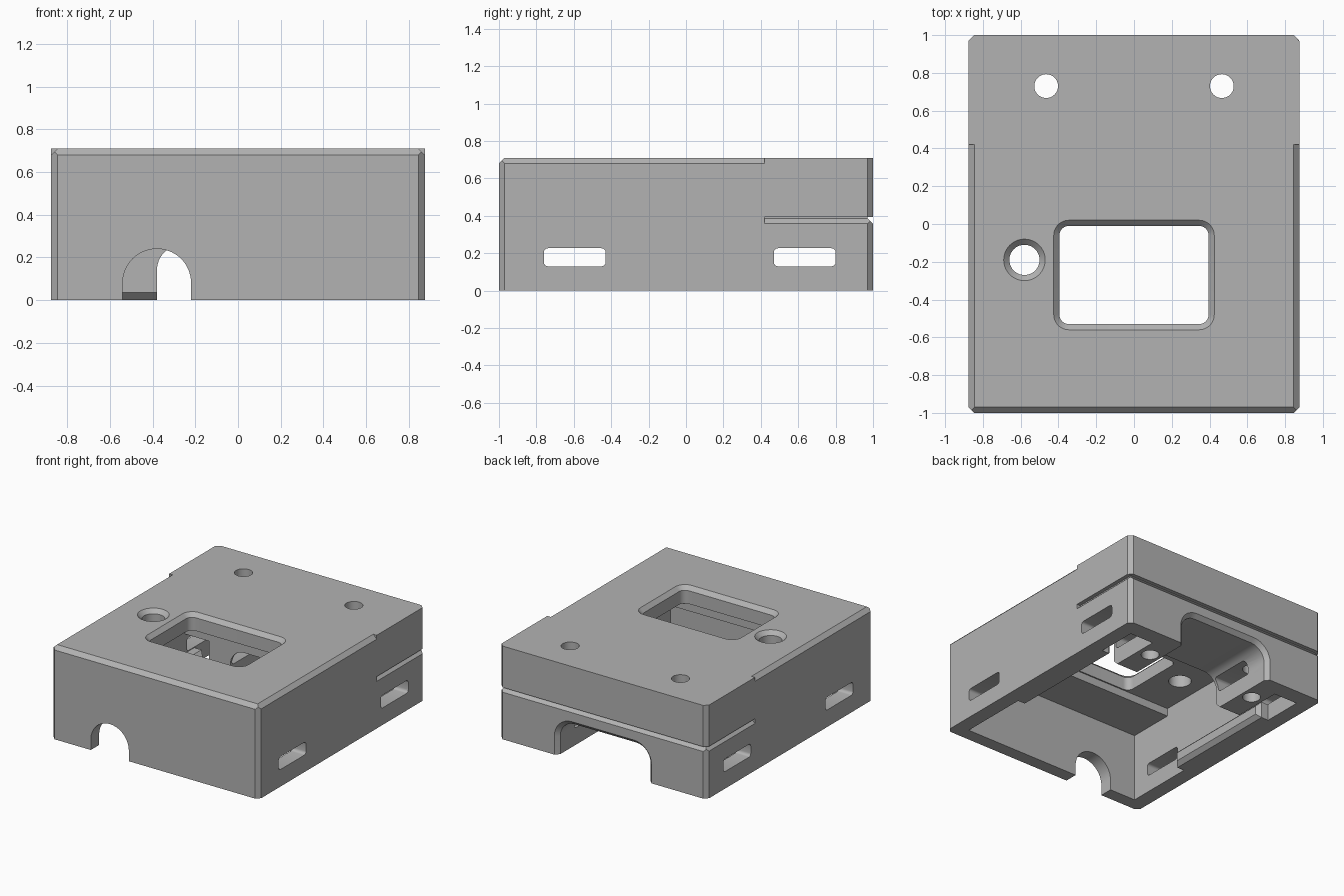
import bpy, bmesh, math
from mathutils import Vector

if "Cube" in bpy.data.objects:
    bpy.data.objects.remove(bpy.data.objects["Cube"], do_unlink=True)

grey = bpy.data.materials.new("plain_grey")
grey.use_nodes = True
COLOUR = (0.45, 0.45, 0.45, 1)
grey.diffuse_color = COLOUR
grey.node_tree.nodes["Principled BSDF"].inputs["Base Color"].default_value = COLOUR

W, D, H, C = 0.875, 1.0, 0.71, 0.03   # half width, half depth, height, chamfer


def place(p, axis, t):
    """Put a 2D profile point at position t along an axis."""
    u, v = p
    return Vector({"x": (t, u, v), "y": (u, t, v), "z": (u, v, t)}[axis])


def loft(name, axis, sections):
    """Closed solid through matching profiles: [(position, points), ...]."""
    bm = bmesh.new()
    rings = [[bm.verts.new(place(p, axis, t)) for p in pts] for t, pts in sections]
    n = len(rings[0])
    bm.faces.new(rings[0])
    bm.faces.new(rings[-1])
    for a, b in zip(rings, rings[1:]):
        for i in range(n):
            j = (i + 1) % n
            bm.faces.new((a[i], a[j], b[j], b[i]))
    bmesh.ops.recalc_face_normals(bm, faces=bm.faces)
    mesh = bpy.data.meshes.new(name)
    bm.to_mesh(mesh)
    bm.free()
    ob = bpy.data.objects.new(name, mesh)
    bpy.context.collection.objects.link(ob)
    mesh.materials.append(grey)
    return ob


def prism(name, axis, a, b, pts):
    return loft(name, axis, [(a, pts), (b, pts)])


def rect(u0, u1, v0, v1):
    return [(u0, v0), (u1, v0), (u1, v1), (u0, v1)]


def rounded(u0, u1, v0, v1, r, n=8):
    """Rectangle with rounded corners."""
    pts = []
    corners = [(u1 - r, v1 - r), (u0 + r, v1 - r), (u0 + r, v0 + r), (u1 - r, v0 + r)]
    for k, (cu, cv) in enumerate(corners):
        for i in range(n + 1):
            a = math.pi / 2 * (k + i / n)
            pts.append((cu + r * math.cos(a), cv + r * math.sin(a)))
    return pts


def circle(cu, cv, r, n=40):
    return [(cu + r * math.cos(math.tau * i / n), cv + r * math.sin(math.tau * i / n))
            for i in range(n)]


def cut(target, cutter):
    cutter.hide_render = True
    m = target.modifiers.new("cut", "BOOLEAN")
    m.operation, m.solver, m.object = "DIFFERENCE", "EXACT", cutter
    bpy.context.view_layer.objects.active = target
    bpy.ops.object.modifier_apply(modifier=m.name)
    bpy.data.objects.remove(cutter, do_unlink=True)


# Outer block with chamfered upright corners
body = prism("enclosure_body", "z", 0, H, [
    (-W + C, -D), (W - C, -D), (W, -D + C), (W, D - C),
    (W - C, D), (-W + C, D), (-W, D - C), (-W, -D + C)])

# Top edge chamfers on the front and the forward part of the sides
e = 0.02
cut(body, prism("front_chamfer", "x", -1, 1,
                [(-D - e, H - C - e), (-D + C + e, H + e), (-D - e, H + e)]))
for s in (-1, 1):
    cut(body, prism("side_chamfer", "y", -1.1, 0.42,
                    [(s * (W + e), H - C - e), (s * (W - C - e), H + e), (s * (W + e), H + e)]))

# Undercut groove around the rear half
G0, G1 = 0.36, 0.395
for s in (-1, 1):
    cut(body, prism("side_groove", "y", 0.42, 1.1,
                    [(s * (W + e), G0 - e), (s * (W - C), G1 - 0.008),
                     (s * (W - C), G1), (s * (W + e), G1)]))
cut(body, prism("back_groove", "x", -1, 1,
                [(D + e, G0 - e), (D - C, G1 - 0.008), (D - C, G1), (D + e, G1)]))

# Open cavity from below, with a lower ceiling at the front
cut(body, prism("main_cavity", "x", -0.76, 0.76,
                [(-0.9, -0.1), (0.45, -0.1), (0.45, 0.58),
                 (-0.54, 0.58), (-0.54, 0.52), (-0.9, 0.52)]))

# Pockets beside the rear passage, and chamfers on its inner lower edges
for s in (-1, 1):
    a, b = sorted((s * 0.56, s * 0.76))
    cut(body, prism("rear_pocket", "z", -0.1, 0.27, rect(a, b, 0.4, 0.87)))
cut(body, prism("passage_chamfer", "x", -0.6, 0.6,
                [(0.44, -0.01), (0.495, -0.01), (0.44, 0.045)]))

# Rear passage with a flared mouth
cut(body, loft("rear_passage", "y", [
    (0.3, rounded(-0.38, 0.38, -0.3, 0.26, 0.12)),
    (D - C, rounded(-0.38, 0.38, -0.3, 0.26, 0.12)),
    (D + C, rounded(-0.44, 0.44, -0.36, 0.32, 0.18))]))

# Front cable arch
cut(body, prism("front_arch", "y", -1.1, -0.8, rounded(-0.54, -0.22, -0.3, 0.24, 0.159, 14)))

# Top window with a sloped lip
cut(body, loft("window", "z", [
    (0.5, rounded(-0.395, 0.395, -0.53, -0.01, 0.05)),
    (H - C, rounded(-0.395, 0.395, -0.53, -0.01, 0.05)),
    (H + C, rounded(-0.455, 0.455, -0.59, 0.05, 0.11))]))

# Countersunk button hole
cut(body, loft("button_hole", "z", [
    (0.5, circle(-0.58, -0.19, 0.08)),
    (H - C, circle(-0.58, -0.19, 0.08)),
    (H + C, circle(-0.58, -0.19, 0.14))]))

# Screw holes
for s in (-1, 1):
    cut(body, prism("screw_hole", "z", -0.1, 0.8, circle(s * 0.465, 0.73, 0.063)))

# Strap slots through both sides
for y0, y1 in ((-0.76, -0.43), (0.47, 0.8)):
    cut(body, prism("strap_slot", "x", -1, 1, rounded(y0, y1, 0.13, 0.227, 0.022, 4)))

# Chamfered ribs along the inner side walls
parts = [body]
for s, side in ((1, "left"), (-1, "right")):
    parts.append(loft(side + "_rib", "x", [
        (s * 0.78, rect(-0.36, 0.56, 0.0, 0.125)),
        (s * 0.70, rect(-0.36, 0.56, 0.0, 0.125)),
        (s * 0.67, rect(-0.33, 0.53, 0.03, 0.095))]))

# Smooth the curved walls and keep edges crisp
for ob in parts:
    bpy.ops.object.select_all(action="DESELECT")
    ob.select_set(True)
    bpy.context.view_layer.objects.active = ob
    bpy.ops.object.shade_smooth_by_angle(angle=math.radians(25))
